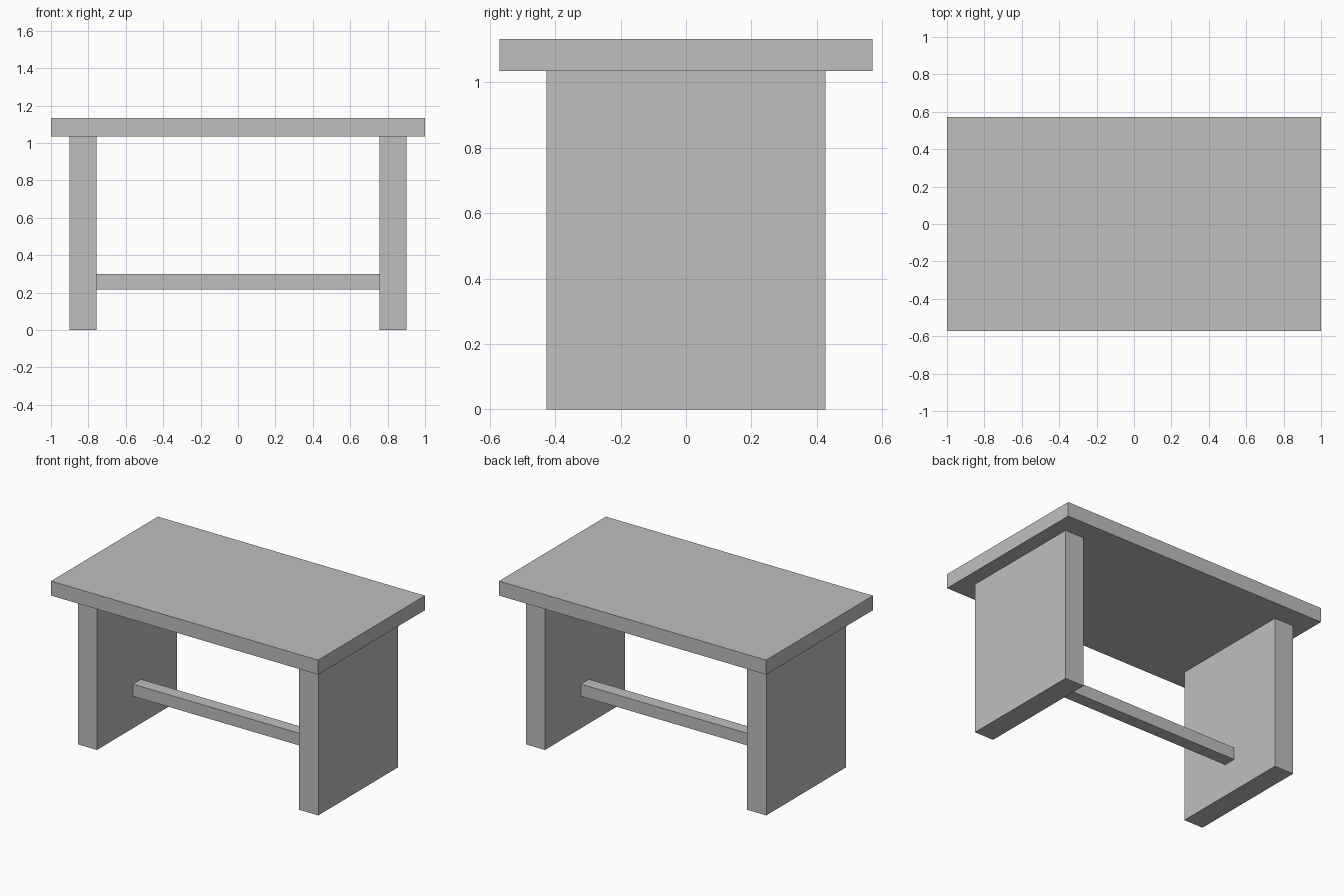
import bpy

if "Cube" in bpy.data.objects:
    bpy.data.objects.remove(bpy.data.objects["Cube"])

# One plain grey for the whole table
grey = bpy.data.materials.new("plain_grey")
grey.diffuse_color = (0.52, 0.52, 0.52, 1)
grey.use_nodes = True
grey.node_tree.nodes["Principled BSDF"].inputs["Base Color"].default_value = grey.diffuse_color


def box(name, x, y, z):
    """Axis-aligned box from (min, max) ranges."""
    ranges = (x, y, z)
    bpy.ops.mesh.primitive_cube_add(size=1, location=[(a + b) / 2 for a, b in ranges])
    ob = bpy.context.object
    ob.name = name
    ob.scale = [b - a for a, b in ranges]
    bpy.ops.object.transform_apply(location=False, rotation=False, scale=True)
    ob.data.materials.append(grey)
    return ob


# Table top
box("table_top", (-1, 1), (-0.571, 0.571), (1.035, 1.133))

# Slab legs at both ends
for side, x in (("left", (-0.9, -0.757)), ("right", (0.757, 0.9))):
    box(side + "_leg_panel", x, (-0.427, 0.427), (0, 1.035))

# Stretcher bar between the legs
box("stretcher_bar", (-0.757, 0.757), (-0.043, 0.043), (0.217, 0.299))
